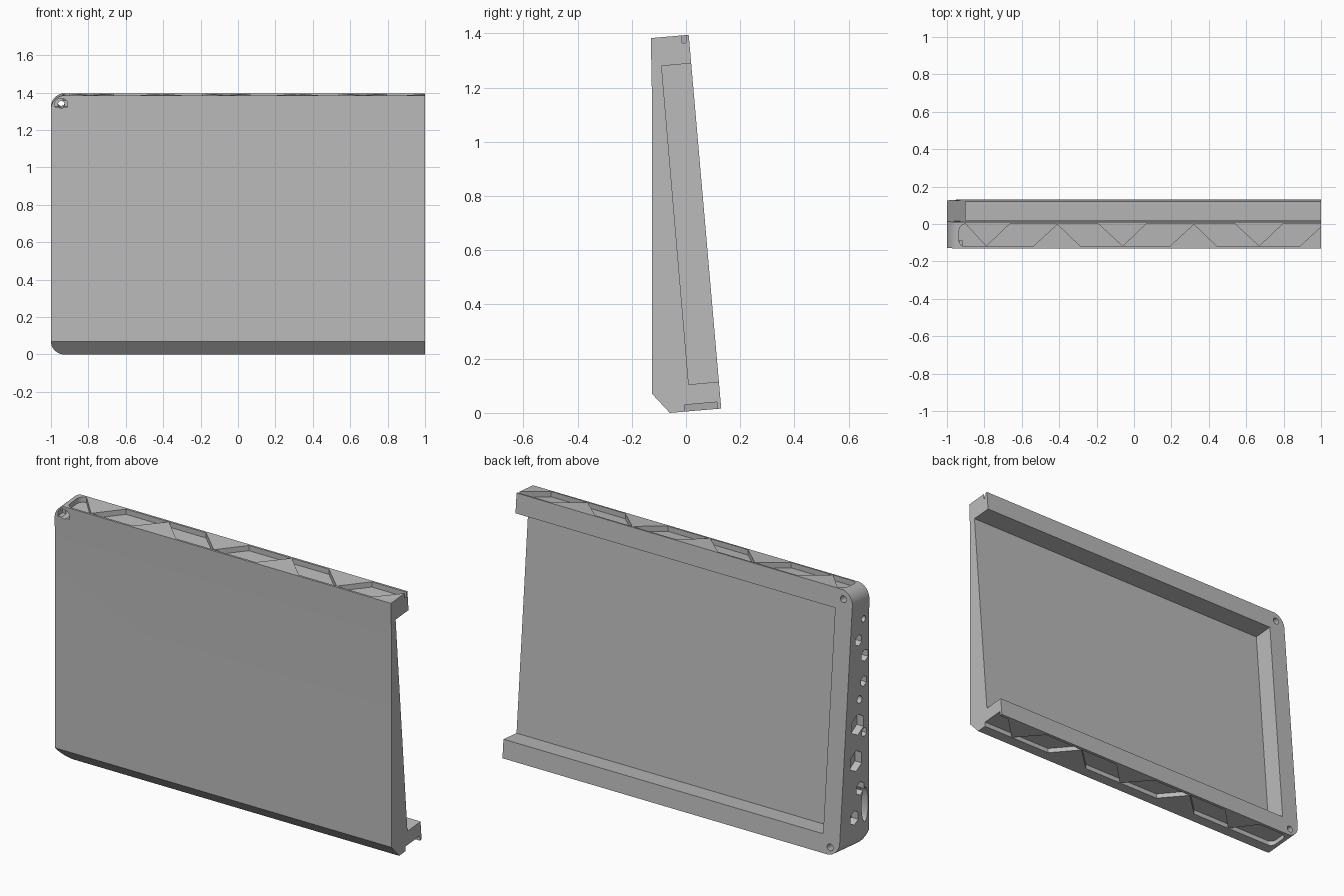
import bpy, bmesh, math

old = bpy.data.objects.get("Cube")
if old:
    bpy.data.objects.remove(old, do_unlink=True)

grey = bpy.data.materials.new("plain grey")
grey.use_nodes = True
colour = (0.5, 0.5, 0.5, 1)
grey.diffuse_color = colour
grey.node_tree.nodes["Principled BSDF"].inputs["Base Color"].default_value = colour

TILT = 0.087  # slope of the top and bottom faces


def along_x(u, v, w):
    return (w, u, v)


def along_y(u, v, w):
    return (u, w, v + TILT * w)


def along_z(u, v, w):
    return (u, v, w + TILT * v)


def prism(name, pts, place, lo, hi):
    """Extrude an outline from lo to hi along the axis chosen by place."""
    bm = bmesh.new()
    a = [bm.verts.new(place(u, v, lo)) for u, v in pts]
    b = [bm.verts.new(place(u, v, hi)) for u, v in pts]
    bm.faces.new(a)
    bm.faces.new(b[::-1])
    for i in range(len(a)):
        j = (i + 1) % len(a)
        bm.faces.new((a[i], b[i], b[j], a[j]))
    bmesh.ops.recalc_face_normals(bm, faces=bm.faces)
    mesh = bpy.data.meshes.new(name)
    bm.to_mesh(mesh)
    bm.free()
    mesh.materials.append(grey)
    obj = bpy.data.objects.new(name, mesh)
    bpy.context.collection.objects.link(obj)
    return obj


def arc(u, v, r, start, end, n, stretch=1):
    """Points on an arc, in degrees."""
    angles = [math.radians(start + (end - start) * i / n) for i in range(n + 1)]
    return [(u + r * math.cos(t), v + r * stretch * math.sin(t)) for t in angles]


def ring(u, v, r, n, stretch=1):
    return arc(u, v, r, 90, 450, n, stretch)[:-1]


def combine(body, tool, operation="DIFFERENCE"):
    tool.hide_render = True
    mod = body.modifiers.new("cut", "BOOLEAN")
    mod.object = tool
    mod.operation = operation
    mod.solver = "EXACT"
    graph = bpy.context.evaluated_depsgraph_get()
    mesh = bpy.data.meshes.new_from_object(body.evaluated_get(graph))
    body.modifiers.clear()
    body.data = mesh
    bpy.data.objects.remove(tool, do_unlink=True)


# Wedge-shaped housing
side = [(-0.125, 0.07), (-0.06, 0), (0.13, 0.016), (0.01, 1.395),
        (-0.13, 1.383), (-0.127, 1.25), (-0.125, 1.1)]
body = prism("screen_housing", side, along_x, -1, 1)

# Rounded corners at the closed end
R = 0.075
outline = [(1.2, 0.003), (1.2, 1.397)]
outline += arc(-1 + R, 1.396 - R, R, 90, 180, 12) + arc(-1 + R, 0.004 + R, R, 180, 270, 12)
combine(body, prism("corner_shape", outline, along_y, -0.5, 0.5), "INTERSECT")

# Screen recess, open at one end
recess = [(-0.09, 1.28), (0.01, 0.105), (0.31, 0.132), (0.21, 1.307)]
combine(body, prism("screen_recess", recess, along_x, -0.9, 1.2))


def truss(centres, low, high, bottom, top):
    """Cut the slanted pockets that lie between alternating triangles."""
    c = centres[0]
    first = arc(-0.9, high - 0.035, 0.035, 90, 180, 6)
    first += arc(-0.905, low + 0.03, 0.03, 180, 270, 6) + [(c, low), (c - 0.11, high)]
    if c - 0.11 < -0.89:
        first.pop()
    combine(body, prism("end_pocket", first, along_z, bottom, top))
    apex, base = low, high
    for c, d in zip(centres, centres[1:]):
        pts = [(c, apex), (c + 0.125, base), (d, base), (d - 0.13, apex)]
        combine(body, prism("truss_pocket", pts, along_z, bottom, top))
        apex, base = base, apex


truss([-0.79, -0.41, -0.06, 0.32, 0.67, 1.015], -0.12, 0.0, 1.366, 1.5)
truss([-0.64, -0.28, 0.09, 0.45, 0.82, 1.35], -0.005, 0.115, -0.1, 0.03)

# Screw holes and the nut pocket beside the upper one
combine(body, prism("upper_screw_hole", ring(-0.945, 1.345, 0.018, 24), along_y, -0.4, 0.4))
combine(body, prism("lower_screw_hole", ring(-0.945, 0.045, 0.018, 24), along_y, 0.03, 0.4))
nut = arc(-0.945, 1.352, 0.034, 0, 180, 6, 0.8) + [(-0.979, 1.333), (-0.911, 1.333)]
combine(body, prism("nut_pocket", nut, along_y, -0.3, -0.09))

# Holes in the closed end: y, z, radius, sides, height stretch
holes = [(-0.08, 1.22, 0.017, 20, 1), (-0.037, 1.12, 0.03, 6, 1),
         (-0.09, 1.02, 0.032, 6, 1), (-0.08, 0.885, 0.028, 6, 1),
         (-0.045, 0.8, 0.02, 20, 1), (-0.03, 0.67, 0.056, 6, 1),
         (-0.085, 0.61, 0.024, 6, 1), (-0.015, 0.48, 0.056, 6, 1),
         (-0.05, 0.32, 0.036, 6, 1), (-0.09, 0.22, 0.028, 24, 3.3),
         (0.0, 0.18, 0.038, 6, 1)]
for y, z, r, n, stretch in holes:
    combine(body, prism("vent_hole", ring(y, z, r, n, stretch), along_x, -1.1, -0.96))

# Smooth the rounded parts, keep the edges sharp
bpy.ops.object.select_all(action="DESELECT")
body.select_set(True)
bpy.context.view_layer.objects.active = body
bpy.ops.object.shade_smooth_by_angle(angle=math.radians(25))
